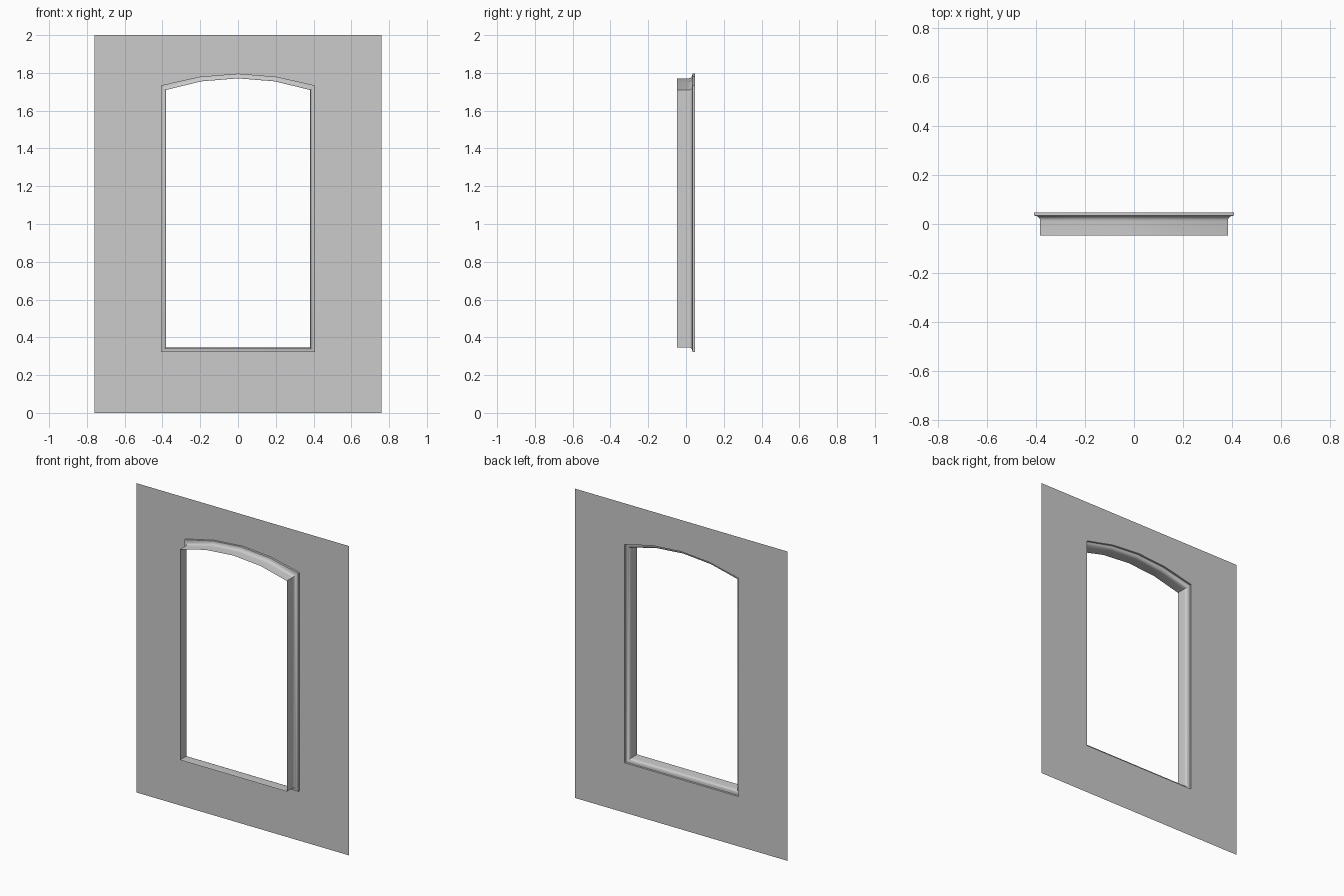
import bpy, bmesh

if "Cube" in bpy.data.objects:
    bpy.data.objects.remove(bpy.data.objects["Cube"])

WALL_W, WALL_H, WALL_Y = 0.76, 2.0, 0.047


def opening(d, y):
    """Arched window outline grown outward by d, at depth y."""
    x, xm = 0.382 + d, 0.197 + d * 0.2
    pts = [(-x, 0.347 - d), (x, 0.347 - d), (x, 1.709 + d),
           (xm, 1.755 + d), (0, 1.771 + d), (-xm, 1.755 + d), (-x, 1.709 + d)]
    return [(px, y, pz) for px, pz in pts]


def add_loop(bm, pts):
    vs = [bm.verts.new(p) for p in pts]
    n = len(vs)
    return vs, [bm.edges.new((vs[i], vs[(i + 1) % n])) for i in range(n)]


def finish(bm, name):
    me = bpy.data.meshes.new(name)
    bm.to_mesh(me)
    bm.free()
    ob = bpy.data.objects.new(name, me)
    bpy.context.collection.objects.link(ob)
    return ob


# Flat wall sheet with the arched hole
bm = bmesh.new()
rect = [(-WALL_W, WALL_Y, 0), (WALL_W, WALL_Y, 0),
        (WALL_W, WALL_Y, WALL_H), (-WALL_W, WALL_Y, WALL_H)]
edges = add_loop(bm, rect)[1] + add_loop(bm, opening(0.025, WALL_Y))[1]
bmesh.ops.triangle_fill(bm, use_beauty=True, edges=edges, normal=(0, -1, 0))
finish(bm, "wall")

# Moulded frame: (outward offset, depth) profile swept round the opening
profile = [(0.025, 0.047), (0.025, 0.034), (0.016, 0.033), (0.009, 0.030),
           (0.004, 0.025), (0.001, 0.019), (0.0, 0.012), (0.0, -0.047)]
bm = bmesh.new()
rings = [add_loop(bm, opening(d, y))[0] for d, y in profile]
for a, b in zip(rings, rings[1:]):
    for i in range(len(a)):
        j = (i + 1) % len(a)
        bm.faces.new((a[i], a[j], b[j], b[i]))
frame = finish(bm, "window_frame")
bm = bmesh.new()
bm.from_mesh(frame.data)
bmesh.ops.recalc_face_normals(bm, faces=bm.faces)
bm.to_mesh(frame.data)
bm.free()

bpy.context.view_layer.objects.active = frame
frame.select_set(True)
bpy.ops.object.shade_smooth_by_angle(angle=0.6)
